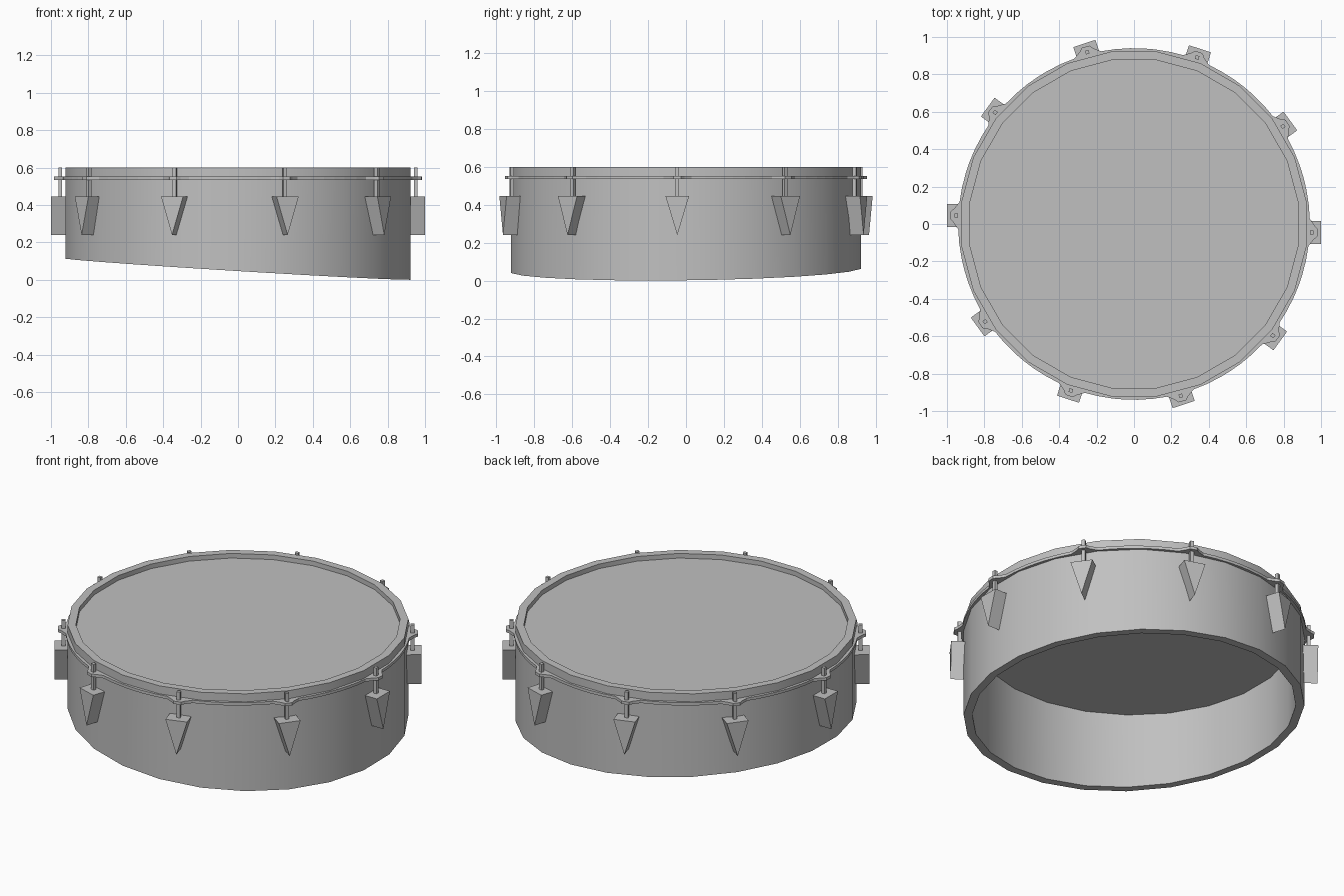
import bpy, bmesh
from math import sin, cos, radians, pi
from mathutils import Matrix

cube = bpy.data.objects.get("Cube")
if cube:
    bpy.data.objects.remove(cube)

SIDES = 24
LUGS = 10
LUG_OFFSET = -0.046            # each lug sits a little to one side of its radius
EAR_TURN = radians(-2.7)       # matching turn for the flange ears

grey = bpy.data.materials.new("plain_grey")
grey.use_nodes = True
colour = (0.53, 0.53, 0.53, 1)
grey.diffuse_color = colour
grey.node_tree.nodes["Principled BSDF"].inputs["Base Color"].default_value = colour


def finish(bm, name, smooth=False):
    bmesh.ops.recalc_face_normals(bm, faces=bm.faces)
    mesh = bpy.data.meshes.new(name)
    bm.to_mesh(mesh)
    bm.free()
    mesh.materials.append(grey)
    obj = bpy.data.objects.new(name, mesh)
    bpy.context.collection.objects.link(obj)
    if smooth:
        bpy.ops.object.select_all(action='DESELECT')
        obj.select_set(True)
        bpy.context.view_layer.objects.active = obj
        bpy.ops.object.shade_smooth_by_angle(angle=radians(30))


def ring(name, outline, inner, bottom, top, smooth=True):
    """Closed band; outline lists (angle, outer radius), bottom is a function of x, y."""
    bm = bmesh.new()
    sections = []
    for a, outer in outline:
        section = []
        for r, high in ((outer, False), (outer, True), (inner, True), (inner, False)):
            x, y = r * cos(a), r * sin(a)
            section.append(bm.verts.new((x, y, top if high else bottom(x, y))))
        sections.append(section)
    for i, s in enumerate(sections):
        n = sections[(i + 1) % len(sections)]
        for k in range(4):
            j = (k + 1) % 4
            bm.faces.new((s[k], n[k], n[j], s[j]))
    finish(bm, name, smooth)


# Shell with a slanted lower edge, and the raised hoop on top
wall = [(2 * pi * (i + 0.5) / SIDES, 0.93) for i in range(SIDES)]
ring("shell", wall, 0.883, lambda x, y: 0.058 - 0.061 * x + 0.012 * y, 0.545)
ring("hoop", wall, 0.885, lambda x, y: 0.545, 0.6)

# Drum head
bm = bmesh.new()
bmesh.ops.create_cone(bm, cap_ends=True, segments=SIDES, radius1=0.888, radius2=0.888, depth=0.035,
                      matrix=Matrix.Translation((0, 0, 0.5545)) @ Matrix.Rotation(pi / SIDES, 4, 'Z'))
finish(bm, "drum_head", True)

# Thin flange that swells into an ear at every lug
ear = {-4.5: 0.94, -2.2: 0.965, -1.2: 0.983, 1.2: 0.983, 2.2: 0.965, 4.5: 0.94,
       9: 0.94, 14: 0.94, 18: 0.94, 22: 0.94, 27: 0.94}
flange = [(EAR_TURN + radians(36 * i + degrees), r) for i in range(LUGS) for degrees, r in ear.items()]
ring("flange", flange, 0.9, lambda x, y: 0.535, 0.552, False)

# Wedge lugs and their square tension rods
for i in range(LUGS):
    place = Matrix.Rotation(2 * pi * i / LUGS, 4, 'Z') @ Matrix.Translation((0, LUG_OFFSET, 0))

    bm = bmesh.new()
    back, front = [[bm.verts.new((r, y, z)) for y, z in ((-0.062, 0.445), (0.062, 0.445), (0, 0.24))]
                   for r in (0.895, 1.0)]
    bm.faces.new(back)
    bm.faces.new(front)
    for k in range(3):
        j = (k + 1) % 3
        bm.faces.new((back[k], back[j], front[j], front[k]))
    bm.transform(place)
    finish(bm, f"lug_{i + 1}")

    bm = bmesh.new()
    bmesh.ops.create_cube(bm, size=1, matrix=place @ Matrix.Translation((0.951, 0, 0.52))
                          @ Matrix.Diagonal((0.02, 0.02, 0.16, 1)))
    finish(bm, f"tension_rod_{i + 1}")
